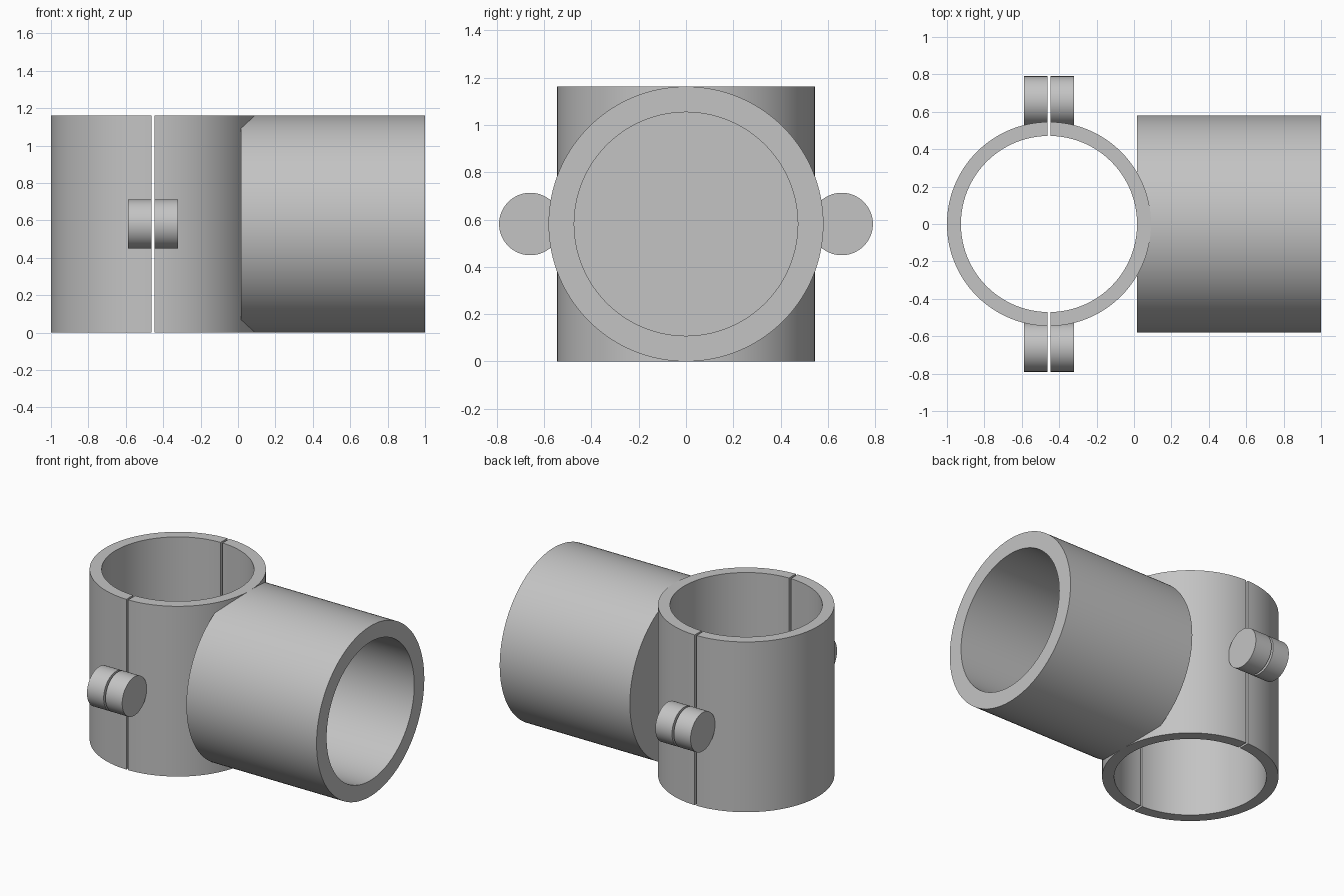
import bpy
import bmesh
from math import acos, cos, sin, pi, radians
from mathutils import Vector

if "Cube" in bpy.data.objects:
    bpy.data.objects.remove(bpy.data.objects["Cube"], do_unlink=True)

# Main dimensions
HEIGHT = 1.162
MID_Z = HEIGHT / 2
RING_X = -0.4545
RING_OUTER, RING_INNER = 0.5455, 0.471
HALF_GAP = 0.007
TUBE_OUTER, TUBE_INNER = MID_Z, 0.4725
LUG_RADIUS, LUG_Y, LUG_REACH = 0.132, 0.658, 0.133

grey = bpy.data.materials.new("plain grey")
grey.use_nodes = True
COLOUR = (0.55, 0.55, 0.55, 1)
grey.diffuse_color = COLOUR
grey.node_tree.nodes["Principled BSDF"].inputs["Base Color"].default_value = COLOUR


def finish(name, bm, location):
    """Turn the bmesh into a smooth-shaded grey object with sharp rims."""
    bmesh.ops.remove_doubles(bm, verts=bm.verts, dist=1e-5)
    bmesh.ops.recalc_face_normals(bm, faces=bm.faces)
    mesh = bpy.data.meshes.new(name)
    bm.to_mesh(mesh)
    bm.free()
    mesh.materials.append(grey)
    obj = bpy.data.objects.new(name, mesh)
    obj.location = location
    bpy.context.collection.objects.link(obj)
    bpy.ops.object.select_all(action="DESELECT")
    obj.select_set(True)
    bpy.context.view_layer.objects.active = obj
    bpy.ops.object.shade_smooth_by_angle(angle=radians(30))


def revolve(name, profile, location, steps):
    """Spin an (x, radius) profile around the x axis."""
    bm = bmesh.new()
    verts = [bm.verts.new((x, 0, r)) for x, r in profile]
    edges = [bm.edges.new(pair) for pair in zip(verts, verts[1:])]
    bmesh.ops.spin(bm, geom=verts + edges, cent=(0, 0, 0), axis=(1, 0, 0),
                   angle=2 * pi, steps=steps)
    finish(name, bm, location)


def half_ring(name, side, steps=64):
    """One half of the split collar, with flat faces along the gap."""
    bm = bmesh.new()
    rows = []
    for i in range(steps + 1):
        row = []
        for radius in (RING_OUTER, RING_INNER):
            a = acos(HALF_GAP / radius) * (2 * i / steps - 1)
            row.append(bm.verts.new((side * radius * cos(a), radius * sin(a), 0)))
        rows.append(row)
    for (a, b), (c, d) in zip(rows, rows[1:]):
        bm.faces.new((a, b, d, c))
    top = bmesh.ops.extrude_face_region(bm, geom=bm.faces[:])["geom"]
    bmesh.ops.translate(bm, vec=Vector((0, 0, HEIGHT)),
                        verts=[v for v in top if isinstance(v, bmesh.types.BMVert)])
    finish(name, bm, (RING_X, 0, 0))


# Split collar and its clamping lugs
for side, label in ((1, "left"), (-1, "right")):
    half_ring(f"collar_half_{label}", side)
    near, far = side * HALF_GAP, side * LUG_REACH
    lug = [(near, 0), (near, LUG_RADIUS), (far, LUG_RADIUS), (far, 0)]
    for y, place in ((-LUG_Y, "front"), (LUG_Y, "back")):
        revolve(f"clamp_lug_{place}_{label}", lug, (RING_X, y, MID_Z), 64)

# Side socket with a blind bore
start, floor = 0.017, 0.092
socket = [(start, 0), (start, TUBE_OUTER), (1, TUBE_OUTER),
          (1, TUBE_INNER), (floor, TUBE_INNER), (floor, 0)]
revolve("side_socket", socket, (0, 0, MID_Z), 128)
